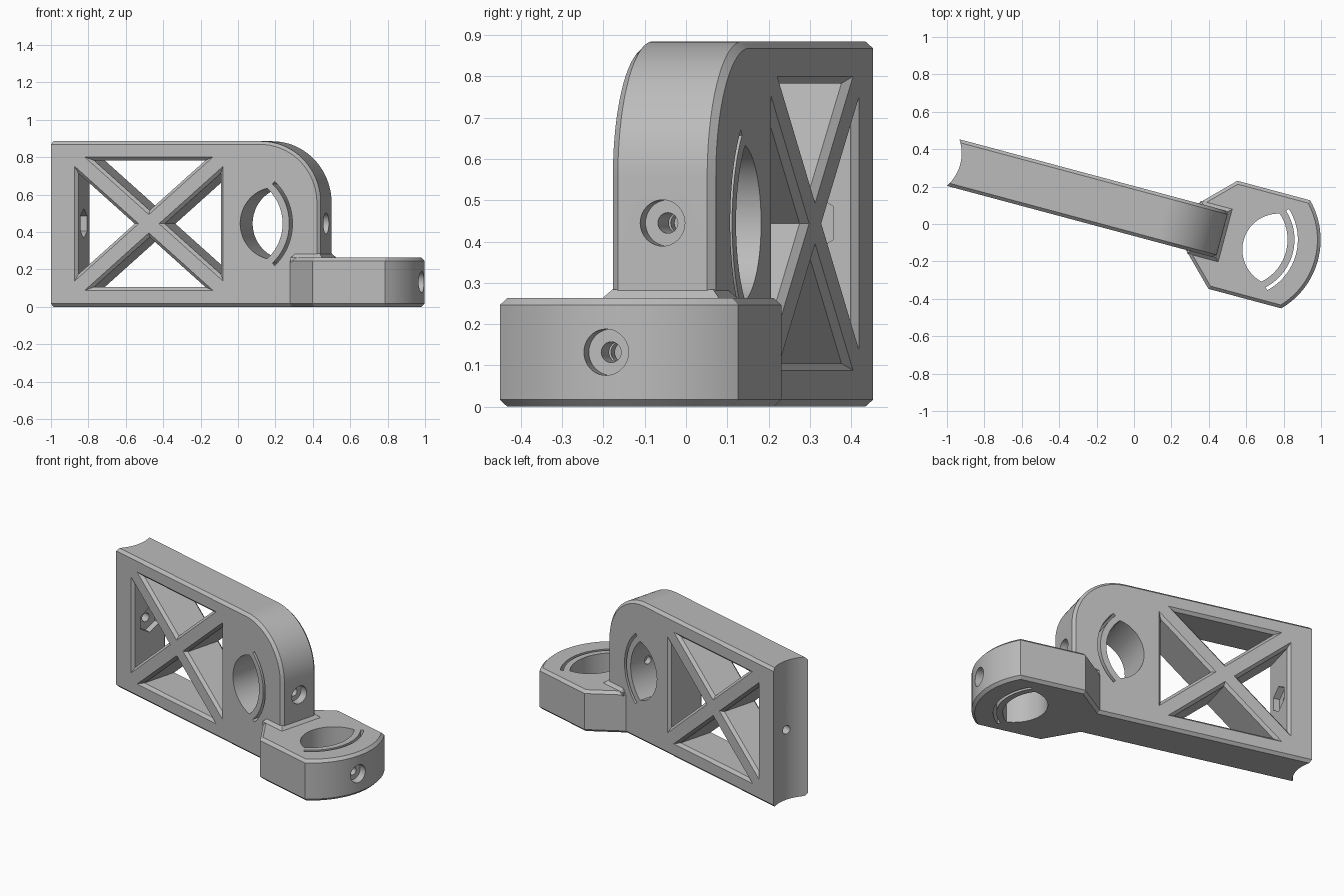
import bpy, bmesh, math
from mathutils import Matrix, Vector

if "Cube" in bpy.data.objects:
    bpy.data.objects.remove(bpy.data.objects["Cube"])

C = 0.067            # middle of the plate thickness
H = 0.129            # half thickness of the plate
CH = 0.017           # chamfer size
ZB = 0.445           # height of the upright bore
F, B = C - H, C + H  # front and back faces of the plate

grey = bpy.data.materials.new("grey_plastic")
grey.diffuse_color = (0.5, 0.5, 0.5, 1)
grey.use_nodes = True
grey.node_tree.nodes["Principled BSDF"].inputs["Base Color"].default_value = grey.diffuse_color


def inset(pts, d):
    """Move every edge of a counter-clockwise outline inward by d."""
    out = []
    for i, p in enumerate(pts):
        p = Vector(p)
        e0 = (p - Vector(pts[i - 1])).normalized()
        e1 = (Vector(pts[(i + 1) % len(pts)]) - p).normalized()
        n0, n1 = Vector((-e0.y, e0.x)), Vector((-e1.y, e1.x))
        out.append(p + (n0 + n1) * (d / (1 + n0.dot(n1))))
    return out


def loft(name, pts, sections, axis):
    """Solid through copies of an outline at (position, inset) along an axis."""
    place = {"x": lambda a, b, t: (t, a, b),
             "y": lambda a, b, t: (a, t, b),
             "z": lambda a, b, t: (a, b, t)}[axis]
    bm = bmesh.new()
    rings = [[bm.verts.new(place(p[0], p[1], t)) for p in inset(pts, d)]
             for t, d in sections]
    n = len(pts)
    for r0, r1 in zip(rings, rings[1:]):
        for i in range(n):
            j = (i + 1) % n
            bm.faces.new((r0[i], r0[j], r1[j], r1[i]))
    bm.faces.new(rings[0])
    bm.faces.new(rings[-1])
    bmesh.ops.recalc_face_normals(bm, faces=bm.faces)
    me = bpy.data.meshes.new(name)
    bm.to_mesh(me)
    bm.free()
    me.materials.append(grey)
    ob = bpy.data.objects.new(name, me)
    bpy.context.collection.objects.link(ob)
    return ob


def arc(cx, cy, r, a0, a1, n):
    return [(cx + r * math.cos(a0 + (a1 - a0) * i / n),
             cy + r * math.sin(a0 + (a1 - a0) * i / n)) for i in range(n + 1)]


def circle(cx, cy, r, n=40):
    return arc(cx, cy, r, 0, math.tau, n)[:-1]


def combine(base, other, op):
    mod = base.modifiers.new(op, "BOOLEAN")
    mod.operation, mod.solver, mod.object = op, "EXACT", other
    bpy.context.view_layer.objects.active = base
    bpy.ops.object.modifier_apply(modifier=mod.name)
    bpy.data.objects.remove(other)


# Upright plate with one large rounded corner
plate = [(-1.02, 0), (0.47, 0)] + arc(0.14, 0.555, 0.33, 0, math.pi / 2, 28) + [(-1.02, 0.885)]
bracket = loft("clamp_bracket", plate, [(F, CH), (F + CH, 0), (B - CH, 0), (B, CH)], "y")
for v in bracket.data.vertices:      # the left end stays square until it is hollowed
    if v.co.x < -0.99:
        v.co.x = -1.02

# Flat clamp ring at the foot, with a curved nose
a = math.asin(0.299 / 0.425)
ring = [(0.27, C - 0.095), (0.474, C - 0.299)] + arc(0.575, C, 0.425, -a, a, 28) \
    + [(0.474, C + 0.299), (0.27, C + 0.095)]
combine(bracket, loft("ring", ring, [(0, CH), (CH, 0), (0.263 - CH, 0), (0.263, CH)], "z"), "UNION")

# Sloped fillet where the plate meets the ring
foot = [(0.33, F), (0.47, F), (0.47, B), (0.33, B)]
combine(bracket, loft("fillet", foot, [(0.24, -CH), (0.263, -CH), (0.284, 0.003)], "z"), "UNION")

# Hollow left end that fits a round post
combine(bracket, loft("post_cutter", circle(-1.02 - 0.19, C, 0.23, 96), [(-0.1, 0), (1, 0)], "z"), "DIFFERENCE")

# Four chamfered triangular windows that leave crossed braces
L, R, D, U = -0.888, -0.066, 0.088, 0.80
mid = ((L + R) / 2, (D + U) / 2)
corners = [(L, D), (R, D), (R, U), (L, U)]
brace = 0.037
for i in range(4):
    p, q = Vector(corners[i]), Vector(corners[(i + 1) % 4])
    # inset everything by the brace, then push the frame side back out
    side = (q - p).normalized()
    out = Vector((side.y, -side.x)) * brace
    m = Vector(mid)
    grow = 1 + brace / abs((p - m).dot(out.normalized()))
    tri = inset([m + (p - m) * grow, m + (q - m) * grow, m], brace)
    combine(bracket, loft("window_cutter", tri,
            [(F - 0.01, -0.01), (F + CH, CH), (B - CH, CH), (B + 0.01, -0.01)], "y"), "DIFFERENCE")


def clamp_cut(u, c, lo, hi, axis):
    """Lens-shaped bore with a thin curved slot behind its right wall."""
    h = 0.188
    rl, rr = 0.193, 0.25
    cl, cr = u + math.sqrt(rl**2 - h**2), u - math.sqrt(rr**2 - h**2)
    al, ar = math.asin(h / rl), math.asin(h / rr)
    lens = arc(cr, c, rr, -ar, ar, 28) + arc(cl, c, rl, math.pi - al, math.pi + al, 36)[1:-1]
    s = 0.83
    slot = arc(cr, c, 0.305, -s, s, 28) + arc(cr, c, 0.287, s, -s, 28)
    for pts in (lens, slot):
        combine(bracket, loft("bore_cutter", pts, [(lo, 0), (hi, 0)], axis), "DIFFERENCE")


clamp_cut(0.178, ZB, F - 0.1, B + 0.1, "y")
clamp_cut(0.738, C, -0.1, 0.4, "z")

# Counterbored clamp screws, one for each bore
for end, z, inner in ((0.47, ZB, 0.18), (1.0, 0.132, 0.74)):
    combine(bracket, loft("head_cutter", circle(C, z, 0.056), [(end - 0.05, 0), (end + 0.1, 0)], "x"), "DIFFERENCE")
    combine(bracket, loft("screw_cutter", circle(C, z, 0.025, 24), [(inner, 0), (end, 0)], "x"), "DIFFERENCE")

# Screw hole through the hollow end, with a six-sided nut pocket in the window
combine(bracket, loft("screw_cutter", circle(C, ZB, 0.027, 24), [(-1.1, 0), (-0.8, 0)], "x"), "DIFFERENCE")
nut = [(C + 0.08 * math.sin(k * math.pi / 3), ZB + 0.08 * math.cos(k * math.pi / 3)) for k in range(6, 0, -1)]
combine(bracket, loft("nut_cutter", nut, [(-0.91, 0), (-0.83, 0)], "x"), "DIFFERENCE")

# Turn the whole bracket and smooth only the curved walls
bracket.data.transform(Matrix.Rotation(math.radians(-15), 4, "Z"))
bpy.ops.object.select_all(action="DESELECT")
bracket.select_set(True)
bpy.context.view_layer.objects.active = bracket
bpy.ops.object.shade_smooth_by_angle(angle=math.radians(25))
